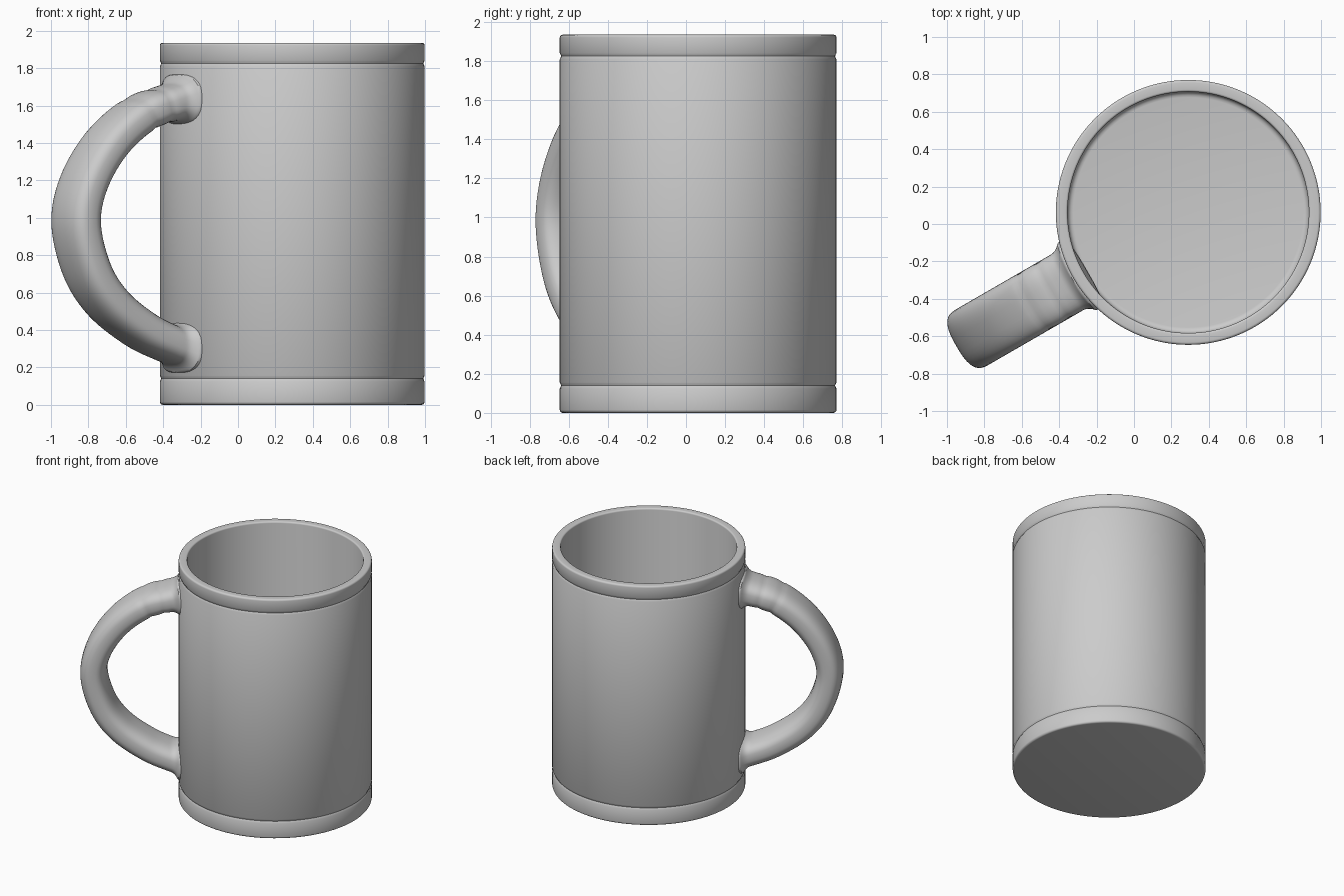
import bpy, bmesh
from math import sin, cos, pi, radians, hypot, exp, copysign
from mathutils import Vector

if "Cube" in bpy.data.objects:
    bpy.data.objects.remove(bpy.data.objects["Cube"])

CX, CY, R, H = 0.29, 0.062, 0.708, 1.935


def finish(name, bm):
    bmesh.ops.recalc_face_normals(bm, faces=bm.faces)
    me = bpy.data.meshes.new(name)
    bm.to_mesh(me)
    bm.free()
    ob = bpy.data.objects.new(name, me)
    bpy.context.collection.objects.link(ob)
    bpy.context.view_layer.objects.active = ob
    ob.select_set(True)
    bpy.ops.object.shade_smooth_by_angle(angle=radians(40))
    ob.select_set(False)
    return ob


def skin(bm, rings, closed=True):
    for a, b in zip(rings, rings[1:]):
        n = len(a)
        for i in range(n):
            bm.faces.new((a[i], a[(i + 1) % n], b[(i + 1) % n], b[i]))
    bm.faces.new(rings[0])
    bm.faces.new(rings[-1])


def arc(r0, z0, r, a0, a1, n=4):
    return [(r0 + r * cos(radians(a0 + (a1 - a0) * i / n)),
             z0 + r * sin(radians(a0 + (a1 - a0) * i / n))) for i in range(n + 1)]


def groove(z):
    return [(R, z - 0.016), (R - 0.004, z - 0.008), (R - 0.007, z),
            (R - 0.004, z + 0.008), (R, z + 0.016)]


# Cup: lathed profile from underside, up the wall, over the rim to the inner floor
profile = (arc(R - 0.016, 0.016, 0.016, -90, 0) + groove(0.14) + groove(1.825)
           + arc(R - 0.014, H - 0.014, 0.014, 0, 90)
           + arc(0.657, H - 0.012, 0.012, 90, 180)
           + arc(0.615, 0.10, 0.03, 0, -90))
bm = bmesh.new()
N = 128
rings = [[bm.verts.new((CX + r * cos(2 * pi * i / N), CY + r * sin(2 * pi * i / N), z))
          for i in range(N)] for r, z in profile]
skin(bm, rings)
finish("mug_body", bm)

# Handle: rounded strap swept along a smooth path (distance from cup axis, height)
path = [(0.56, 1.67), (0.66, 1.642), (0.76, 1.615), (0.947, 1.552), (1.143, 1.40),
        (1.285, 1.19), (1.334, 0.97), (1.267, 0.72), (1.135, 0.54),
        (0.935, 0.40), (0.76, 0.325), (0.66, 0.295), (0.56, 0.265)]
pts = [Vector(p) for p in path]
centre = []
for p0, p1, p2, p3 in zip(pts, pts[1:], pts[2:], pts[3:]):
    for k in range(12):
        t = k / 12
        centre.append(0.5 * (2 * p1 + (p2 - p0) * t + (2 * p0 - 5 * p1 + 4 * p2 - p3) * t * t
                             + (3 * p1 - p0 - 3 * p2 + p3) * t ** 3))
centre.append(pts[-2])

out = Vector((-cos(radians(30)), -0.5, 0))
side = Vector((0.5, -cos(radians(30)), 0))
up = Vector((0, 0, 1))
bm = bmesh.new()
rings, M = [], 40
for j, c in enumerate(centre):
    tan = (centre[min(j + 1, len(centre) - 1)] - centre[max(j - 1, 0)]).normalized()
    nor = Vector((-tan.y, tan.x))
    # shallow creases near the upper joint
    crease = 0.0
    if c.y > 1:
        crease = 0.005 * sum(exp(-((c.x - d) / 0.02) ** 2) for d in (0.83, 0.94))
    ring = []
    for i in range(M):
        a = 2 * pi * i / M
        ca, sa = cos(a), sin(a)
        n = copysign(abs(ca) ** 0.72, ca)
        s = copysign(abs(sa) ** 0.72, sa)
        # fillet where the strap meets the cup
        gap = hypot(c.x + 0.097 * n * nor.x, 0.172 * s) - R
        grow = 0.035 * min(1, max(0, 1 - gap / 0.06)) ** 2 - crease
        off = nor * (n * (0.097 + grow))
        p = Vector((CX, CY, 0)) + out * (c.x + off.x) + up * (c.y + off.y) + side * (s * (0.172 + grow))
        ring.append(bm.verts.new(p))
    rings.append(ring)
skin(bm, rings)
finish("handle", bm)
